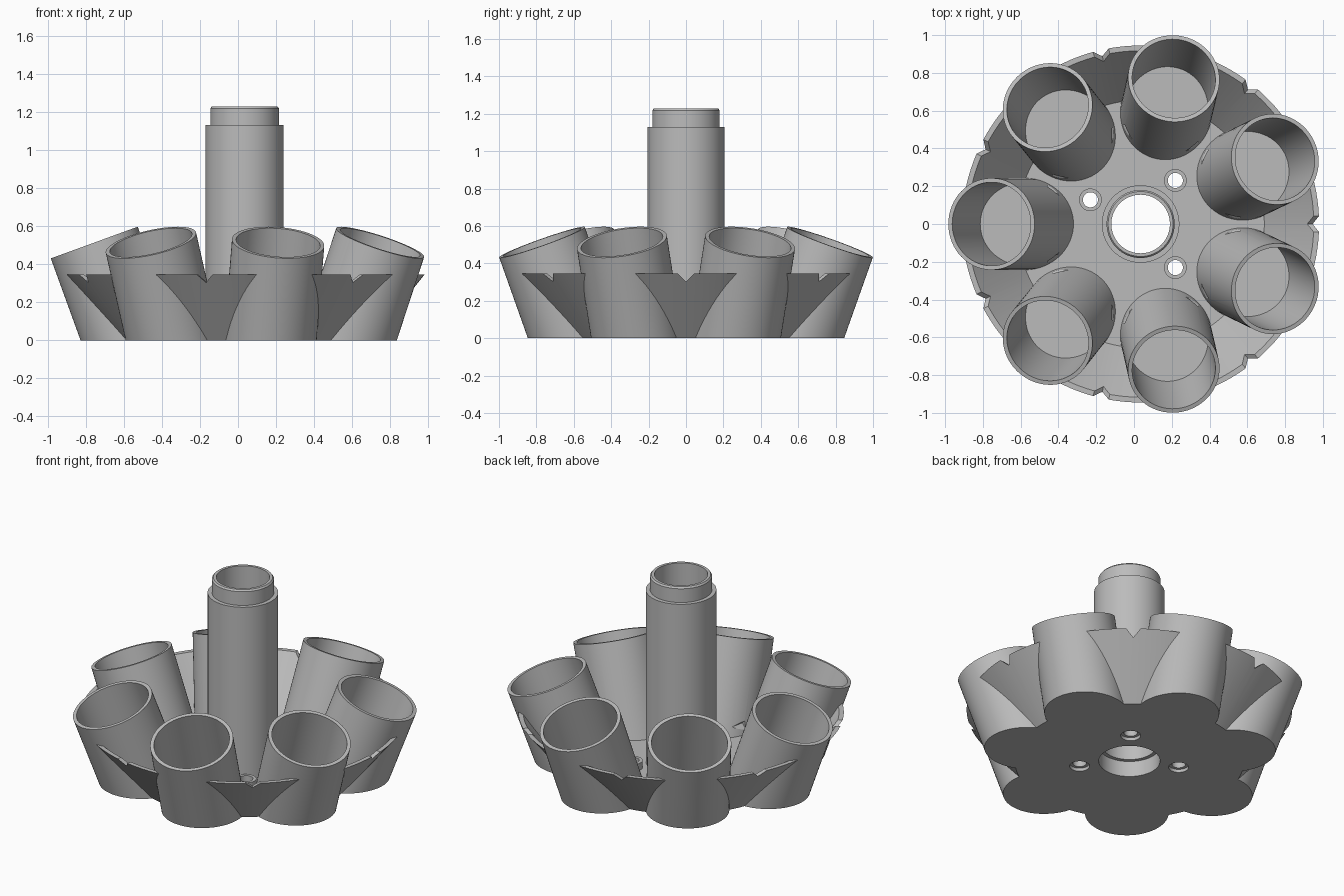
import bpy, bmesh
from math import sin, cos, tan, pi, radians
from mathutils import Vector, Matrix

if "Cube" in bpy.data.objects:
    bpy.data.objects.remove(bpy.data.objects["Cube"])

COUNT = 7
STEP = 2 * pi / COUNT
TILT = radians(20)
AXIS_X = 0.035          # centre line of the post
CUP_R, CUP_IN = 0.243, 0.221
CUP_BASE = 0.603        # distance of a cup's foot from the post
CUP_LEN = 0.513 / cos(TILT)
ORIGIN = Matrix.Translation((AXIS_X, 0, 0))

grey = bpy.data.materials.new("plain grey")
grey.use_nodes = True
grey.diffuse_color = (0.5, 0.5, 0.5, 1)
grey.node_tree.nodes["Principled BSDF"].inputs["Base Color"].default_value = (0.5, 0.5, 0.5, 1)


def make_object(name, bm):
    bmesh.ops.recalc_face_normals(bm, faces=bm.faces)
    mesh = bpy.data.meshes.new(name)
    bm.to_mesh(mesh)
    bm.free()
    mesh.materials.append(grey)
    obj = bpy.data.objects.new(name, mesh)
    bpy.context.collection.objects.link(obj)
    return obj


def bridge(bm, rings, closed):
    """Join successive vertex rings with quads; cap the ends unless closed."""
    n = len(rings[0])
    pairs = list(zip(rings, rings[1:] + rings[:1]))
    for a, b in pairs if closed else pairs[:-1]:
        for i in range(n):
            j = (i + 1) % n
            bm.faces.new((a[i], a[j], b[j], b[i]))
    if not closed:
        bm.faces.new(rings[0])
        bm.faces.new(rings[-1])


def lathe(bm, profile, matrix=ORIGIN, closed=True, n=96):
    rings = [[bm.verts.new(matrix @ Vector((r * cos(2 * pi * i / n), r * sin(2 * pi * i / n), z)))
              for i in range(n)] for r, z in profile]
    bridge(bm, rings, closed)


def cup_ring(bm, matrix, radius, floor=None, n=72):
    """Ring of a tilted cup: square to its axis at the rim, or cut level at a floor height."""
    ring = []
    for i in range(n):
        a = 2 * pi * i / n
        u, v = radius * cos(a), radius * sin(a)
        t = CUP_LEN if floor is None else (floor + u * sin(TILT)) / cos(TILT)
        p = Vector((CUP_BASE + u * cos(TILT) + t * sin(TILT), v, t * cos(TILT) - u * sin(TILT)))
        ring.append(bm.verts.new(matrix @ p))
    return ring


def diamond(bm, matrix, r0, r1, z, half):
    """Radial bar with a diamond section."""
    rings = [[bm.verts.new(matrix @ Vector((r, half * c, z + half * s)))
              for c, s in ((1, 0), (0, 1), (-1, 0), (0, -1))] for r in (r0, r1)]
    bridge(bm, rings, False)


def spin(angle):
    return ORIGIN @ Matrix.Rotation(angle, 4, "Z")


def cut(obj, cutter):
    mod = obj.modifiers.new("cut", "BOOLEAN")
    mod.operation = "DIFFERENCE"
    mod.solver = "EXACT"
    mod.object = cutter
    cutter.hide_render = True
    bpy.context.view_layer.objects.active = obj
    bpy.ops.object.modifier_apply(modifier=mod.name)


gaps = [spin(k * STEP) for k in range(COUNT)]
cups = [spin(pi + k * STEP) for k in range(COUNT)]
screws = [spin(k * STEP) @ Matrix.Translation((0.295, 0, 0)) for k in (1, 3, -1)]

# Flared tray with a flat floor
bm = bmesh.new()
lathe(bm, [(0.2, 0), (0.665, 0), (0.945, 0.345), (0.917, 0.345), (0.655, 0.03), (0.2, 0.03)], n=140)
tray = make_object("tray", bm)

# Openings in the tray: cup sockets, rim notches and screw holes
bm = bmesh.new()
for m in cups:
    bridge(bm, [cup_ring(bm, m, 0.238, -0.1), cup_ring(bm, m, 0.238)], False)
for m in gaps:
    diamond(bm, m, 0.8, 1.1, 0.345, 0.042)
for m in screws:
    lathe(bm, [(0.058, -0.05), (0.058, 0.02), (0.04, 0.02), (0.04, 0.1)], m, False, 32)
tray_cutter = make_object("tray_cutter", bm)
cut(tray, tray_cutter)

# Ring of outward-leaning cups
bm = bmesh.new()
for m in cups:
    bridge(bm, [cup_ring(bm, m, CUP_R, 0), cup_ring(bm, m, CUP_R),
                cup_ring(bm, m, CUP_IN), cup_ring(bm, m, CUP_IN, 0.03)], False)
cup_set = make_object("cups", bm)

# Drain openings on the facing sides of neighbouring cups
bm = bmesh.new()
for m in gaps:
    diamond(bm, m, 0.43, 0.53, 0.09, 0.055)
drain_cutter = make_object("drain_cutter", bm)
cut(cup_set, drain_cutter)

# Hollow post with a stepped top and a matching socket below
bm = bmesh.new()
lathe(bm, [(0.178, 0), (0.205, 0), (0.205, 1.13), (0.18, 1.13), (0.18, 1.218), (0.172, 1.228),
           (0.155, 1.228), (0.155, 0.1), (0.178, 0.1)])
post = make_object("post", bm)

# Screw bosses on the tray floor
bm = bmesh.new()
for m in screws:
    lathe(bm, [(0.04, 0.02), (0.06, 0.02), (0.06, 0.075), (0.04, 0.075)], m, True, 32)
bosses = make_object("screw_bosses", bm)

for helper in (tray_cutter, drain_cutter):
    bpy.data.objects.remove(helper)

bpy.ops.object.select_all(action="DESELECT")
for obj in (tray, cup_set, post, bosses):
    obj.select_set(True)
bpy.context.view_layer.objects.active = tray
bpy.ops.object.shade_smooth_by_angle(angle=radians(30))
